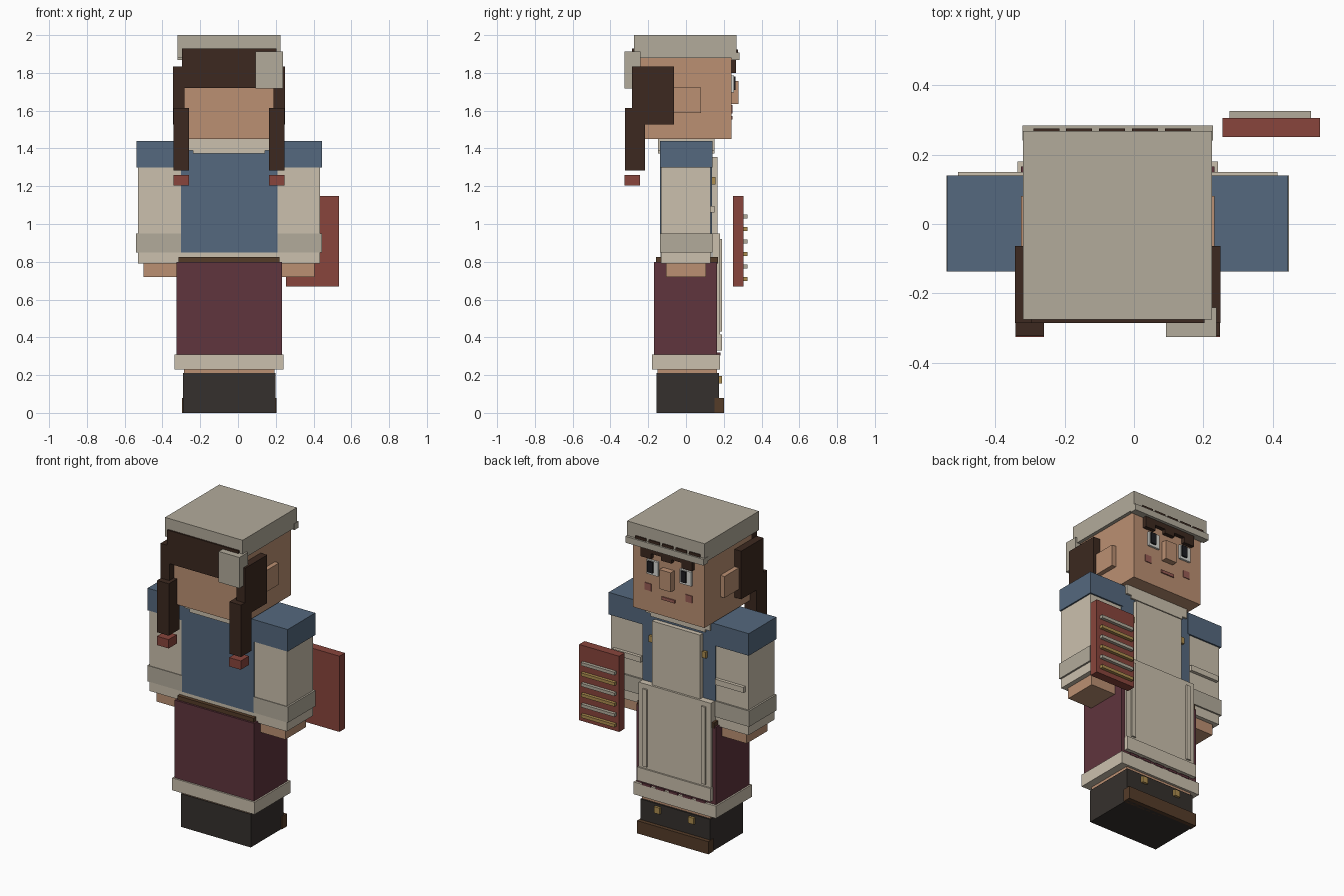
import bpy

PALETTE = {
    "linen": (0.60, 0.53, 0.42), "cap": (0.45, 0.41, 0.33), "skin": (0.50, 0.28, 0.17),
    "hair": (0.045, 0.022, 0.014), "blue": (0.09, 0.14, 0.21), "maroon": (0.115, 0.035, 0.047),
    "leather": (0.09, 0.045, 0.022), "boot": (0.036, 0.030, 0.026), "red": (0.25, 0.06, 0.045),
    "gold": (0.42, 0.27, 0.08), "white": (0.70, 0.70, 0.66), "dark": (0.012, 0.012, 0.015),
    "blush": (0.32, 0.11, 0.09),
}
MATS = {}
for key, rgb in PALETTE.items():
    MATS[key] = bpy.data.materials.new(key)
    MATS[key].diffuse_color = (*rgb, 1)

C = -0.047  # the body's own mirror plane


def box(name, x, y, z, mat):
    """Axis-aligned box from (min, max) ranges."""
    bpy.ops.mesh.primitive_cube_add(size=1)
    o = bpy.context.object
    o.name = name
    o.location = [(a + b) / 2 for a, b in (x, y, z)]
    o.scale = [abs(b - a) for a, b in (x, y, z)]
    bpy.ops.object.transform_apply(location=True, scale=True)
    o.data.materials.append(MATS[mat])
    return o


def mid(name, half, y, z, mat):
    """Box centred on the body plane."""
    return box(name, (C - half, C + half), y, z, mat)


def pair(name, x, y, z, mat):
    """Mirrored pair of boxes; x is the distance range from the body plane."""
    box(name + "_right", (C + x[0], C + x[1]), y, z, mat)
    box(name + "_left", (C - x[1], C - x[0]), y, z, mat)


# Boots, legs
mid("boots", 0.245, (-0.155, 0.175), (0, 0.21), "boot")
mid("boot_toe", 0.25, (0.15, 0.20), (0, 0.08), "leather")
pair("boot_buckle", (0.10, 0.14), (0.17, 0.19), (0.155, 0.195), "gold")
mid("legs", 0.24, (-0.15, 0.165), (0.20, 0.25), "skin")

# Skirt, hem, belt
mid("skirt", 0.279, (-0.17, 0.165), (0.29, 0.80), "maroon")
mid("skirt_hem", 0.289, (-0.18, 0.18), (0.23, 0.308), "linen")
for i in range(5):
    x = -0.26 + i * 0.095
    box(f"hem_stitch_{i}", (x, x + 0.06), (0.16, 0.183), (0.305, 0.32), "maroon")
mid("belt", 0.268, (-0.158, 0.17), (0.79, 0.826), "leather")
mid("shirt_tail", 0.25, (-0.135, 0.135), (0.82, 0.86), "linen")

# Torso and collar
mid("bodice", 0.255, (-0.137, 0.138), (0.848, 1.44), "blue")
mid("collar_upper", 0.225, (-0.147, 0.15), (1.39, 1.455), "linen")
mid("collar_lower", 0.19, (-0.147, 0.15), (1.372, 1.40), "linen")

# Apron
mid("apron_bib", 0.168, (0.13, 0.167), (0.92, 1.355), "linen")
mid("apron_skirt", 0.253, (0.14, 0.18), (0.36, 0.95), "linen")
mid("apron_hem", 0.257, (0.16, 0.19), (0.33, 0.415), "linen")
pair("apron_trim", (0.19, 0.22), (0.17, 0.19), (0.43, 0.92), "linen")
pair("bib_button", (0.175, 0.20), (0.13, 0.155), (1.21, 1.25), "gold")

# Arms
pair("sleeve", (0.25, 0.482), (-0.133, 0.13), (0.79, 1.31), "linen")
pair("shoulder", (0.24, 0.491), (-0.137, 0.14), (1.30, 1.44), "blue")
pair("cuff", (0.25, 0.493), (-0.137, 0.14), (0.85, 0.95), "cap")
pair("sleeve_fold", (0.26, 0.46), (0.12, 0.15), (1.06, 1.095), "linen")
pair("hand", (0.27, 0.452), (-0.105, 0.105), (0.72, 0.80), "skin")

# Head and face
mid("head", 0.25, (-0.24, 0.24), (1.45, 1.92), "skin")
pair("ear", (0.24, 0.279), (-0.08, 0.08), (1.587, 1.723), "skin")
mid("nose", 0.04, (0.23, 0.277), (1.635, 1.757), "skin")
mid("mouth", 0.046, (0.23, 0.247), (1.553, 1.572), "blush")
pair("cheek", (0.12, 0.165), (0.23, 0.245), (1.585, 1.63), "blush")
for side, x in (("right", C + 0.107), ("left", C - 0.125)):
    box("eye_" + side, (x - 0.04, x + 0.04), (0.23, 0.253), (1.695, 1.785), "white")
    box("pupil_" + side, (x - 0.008, x + 0.028), (0.23, 0.263), (1.71, 1.78), "dark")

# Hair: fringe, back, side locks, braids with ties
for i, low in enumerate((1.80, 1.835, 1.81, 1.835, 1.80)):
    x = C - 0.18 + i * 0.072
    box(f"fringe_{i}", (x, x + 0.072), (0.23, 0.265), (low, 1.885), "hair")
mid("hair_back", 0.25, (-0.285, -0.23), (1.72, 1.93), "hair")
pair("hair_side", (0.235, 0.296), (-0.285, -0.063), (1.528, 1.833), "hair")
pair("braid", (0.212, 0.294), (-0.323, -0.217), (1.284, 1.613), "hair")
pair("braid_tie", (0.212, 0.294), (-0.325, -0.243), (1.204, 1.26), "red")

# Cap with brim, stitching and back knot
mid("cap", 0.272, (-0.275, 0.268), (1.88, 2.0), "cap")
mid("cap_brim", 0.274, (0.24, 0.284), (1.868, 1.908), "cap")
for i in range(5):
    x = -0.29 + i * 0.0947
    box(f"cap_stitch_{i}", (x, x + 0.075), (0.26, 0.275), (1.905, 1.925), "hair")
box("cap_knot", (0.092, 0.237), (-0.325, -0.24), (1.718, 1.913), "cap")

# Ribbed board held to the side
box("board", (0.255, 0.536), (0.25, 0.305), (0.668, 1.148), "red")
for i in range(6):
    z = 1.039 - i * 0.066
    box(f"board_rib_{i}", (0.275, 0.51), (0.295, 0.325), (z - 0.01, z + 0.01), "gold" if i % 2 else "cap")
